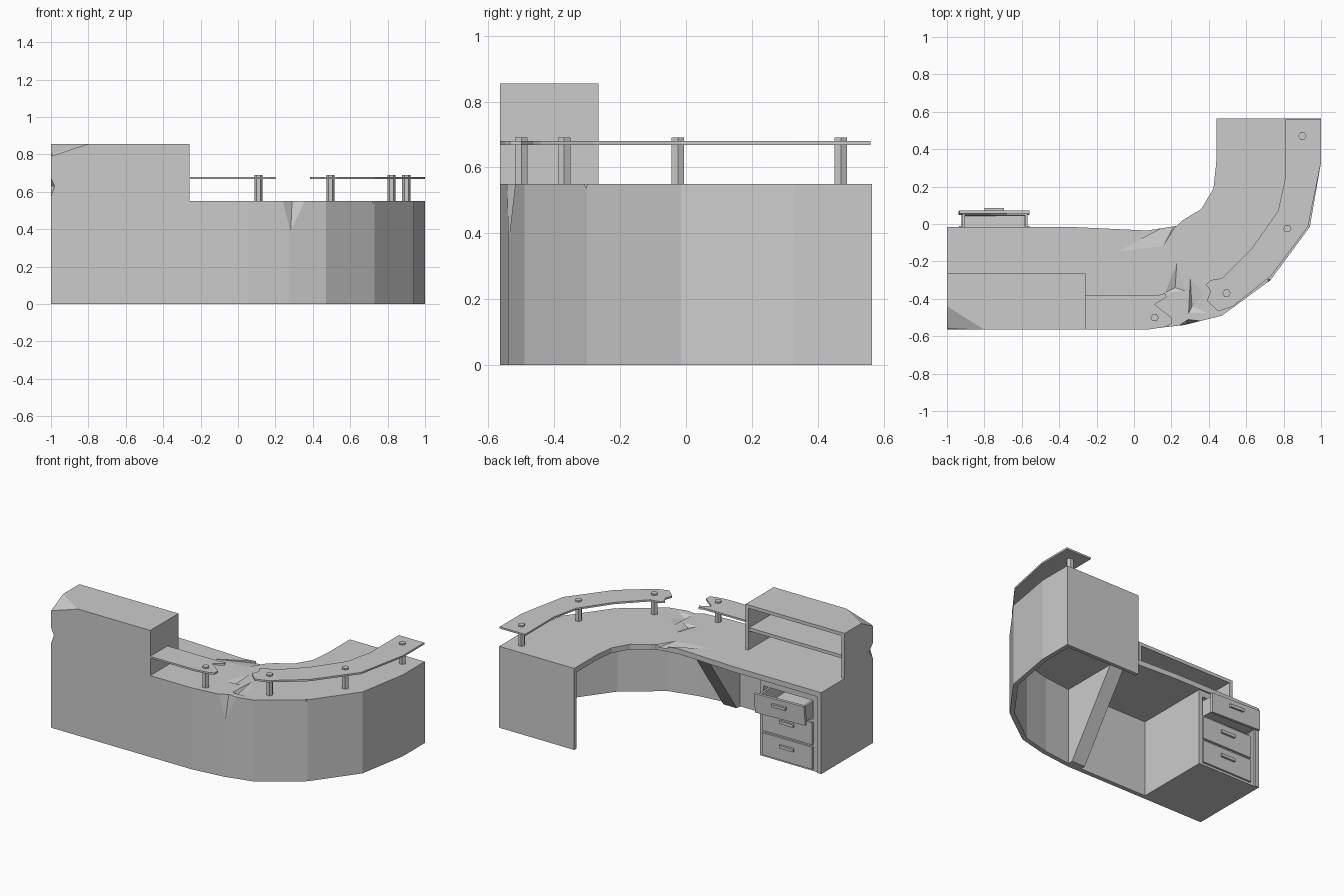
import bpy, bmesh
from mathutils import Vector, Matrix

if "Cube" in bpy.data.objects:
    bpy.data.objects.remove(bpy.data.objects["Cube"])


def make(name, bm):
    bmesh.ops.recalc_face_normals(bm, faces=bm.faces[:])
    me = bpy.data.meshes.new(name)
    bm.to_mesh(me)
    bm.free()
    ob = bpy.data.objects.new(name, me)
    bpy.context.collection.objects.link(ob)
    return ob


def slab(name, pts, z0, z1):
    """Extrude a plan outline between two heights."""
    bm = bmesh.new()
    f = bm.faces.new([bm.verts.new((x, y, z0)) for x, y in pts])
    ext = bmesh.ops.extrude_face_region(bm, geom=[f])
    vs = [g for g in ext['geom'] if isinstance(g, bmesh.types.BMVert)]
    bmesh.ops.translate(bm, verts=vs, vec=(0, 0, z1 - z0))
    # extrude_face_region removes or keeps the base depending on region; ensure closed
    edges = [e for e in bm.edges if e.is_boundary]
    if edges:
        bmesh.ops.contextual_create(bm, geom=edges)
    return make(name, bm)


def box(name, x0, x1, y0, y1, z0, z1):
    return slab(name, [(x0, y0), (x1, y0), (x1, y1), (x0, y1)], z0, z1)


def hull(name, pts):
    bm = bmesh.new()
    for p in pts:
        bm.verts.new(p)
    bmesh.ops.convex_hull(bm, input=bm.verts[:])
    bmesh.ops.dissolve_limit(bm, angle_limit=0.01, verts=bm.verts[:], edges=bm.edges[:])
    return make(name, bm)


def cut(ob, cutters):
    bpy.context.view_layer.objects.active = ob
    for c in cutters:
        c.hide_render = True
        m = ob.modifiers.new("cut", 'BOOLEAN')
        m.operation, m.solver, m.object = 'DIFFERENCE', 'EXACT', c
        bpy.ops.object.modifier_apply(modifier=m.name)


def offset(path, d):
    """Offset an open path to its left by d."""
    out = []
    P = [Vector(p) for p in path]
    for i, p in enumerate(P):
        a = (p - P[i - 1]).normalized() if i else (P[1] - p).normalized()
        b = (P[i + 1] - p).normalized() if i < len(P) - 1 else a
        n = Vector((-a.y - b.y, a.x + b.x)).normalized()
        out.append(tuple(p + n * d / max(0.3, n.dot(Vector((-a.y, a.x))))))
    return out


# plan outlines of the desk
outer = [(-1, -.565), (.05, -.565), (.27, -.54), (.47, -.49), (.73, -.3),
         (.94, -.015), (1, .33), (1, .565)]
inner = [(.44, .565), (.44, .33), (.425, .19), (.36, .08), (.26, .02), (.23, -.01),
         (.07, -.035), (-.35, -.015), (-1, -.015)]
UNDER, TOP = .515, .55

# curved front wall, worktop and end panels
wall = slab("front_wall", outer + offset(outer, .03)[::-1], 0, UNDER)
top = slab("worktop", outer + inner, UNDER, TOP)
box("right_end_panel", .44, 1, .54, .565, 0, UNDER)
box("left_end_panel", -1, -.97, -.565, -.015, 0, UNDER)

# damage: broken front edge, small notch, shallow dents
dent = hull("dent_cutter", [(.18, -.58, .57), (.4, -.55, .57), (.4, -.52, .57),
                            (.29, -.508, .57), (.28, -.545, .34), (.26, -.58, .45)])
notch = hull("notch_cutter", [(.70, -.36, .58), (.76, -.30, .58), (.70, -.275, .58),
                              (.74, -.32, .51)])
d1 = hull("dent_cutter", [(.23, -.19, .552), (.16, -.37, .552), (.28, -.36, .552), (.22, -.34, .535)])
d2 = hull("dent_cutter", [(.3, -.28, .552), (.38, -.37, .552), (.4, -.48, .552),
                          (.29, -.48, .552), (.31, -.44, .53)])
d3 = hull("dent_cutter", [(-.12, -.165, .552), (.25, .03, .552), (.15, -.13, .552), (.23, .02, .53)])
cut(wall, [dent, notch])
cut(top, [dent, notch, d1, d2, d3])

# triangular gusset under the worktop
hull("gusset", [(x, y, z) for x in (-.03, .07)
                for y, z in ((-.54, 0), (-.5, 0), (-.54, UNDER), (-.14, UNDER))])

# raised hutch, open at the back, one corner knocked off
def hutch_shape(name, x0, x1, y0, y1, z0, z1):
    pts = [(x, y, z0) for x in (x0, x1) for y in (y0, y1)]
    pts += [(x1, y0, z1), (x1, y1, z1), (x0, y1, z1)]
    pts += [(x0 + .2, y0, z1), (x0, y0 + .125, z1), (x0 + .01, y0 + .01, z1 - .05), (x0, y0, z1 - .065)]
    return hull(name, pts)


hutch = hutch_shape("hutch", -1, -.26, -.565, -.265, TOP, .855)
cavity = hutch_shape("hutch_cavity_cutter", -.975, -.28, -.54, -.2, TOP - .05, .832)
chip = hull("chip_cutter", [(-1.01, -.575, .54), (-1.01, -.575, .70), (-.978, -.575, .63),
                            (-1.01, -.51, .63), (-.984, -.548, .63)])
cut(hutch, [cavity, chip])
shelf = box("hutch_shelf", -.975, -.28, -.54, -.275, .675, .697)

# glass ledges with broken ends
slab("ledge_left", [(-.27, -.565), (.07, -.565), (.17, -.55), (.2, -.535), (.2, -.5), (.11, -.43),
                    (.175, -.39), (.165, -.37), (.13, -.38), (-.27, -.38)], .668, .68)
slab("ledge_right", [(.45, -.467), (.53, -.44), (.73, -.28), (.93, -.015), (1, .33), (1, .56), (.81, .56),
                     (.81, .25), (.77, .07), (.63, -.13), (.47, -.29), (.41, -.3), (.385, -.325),
                     (.41, -.36), (.39, -.41)], .668, .68)

# hexagonal posts
for i, (x, y) in enumerate([(.11, -.5), (.495, -.37), (.82, -.025), (.9, .47)]):
    bm = bmesh.new()
    bmesh.ops.create_cone(bm, cap_ends=True, segments=6, radius1=.022, radius2=.022, depth=.14,
                          matrix=Matrix.Translation((x, y, .62)) @ Matrix.Rotation(.5236, 4, 'Z'))
    make(f"post_{i}", bm)

# drawer cabinet
cab = box("drawer_cabinet", -.97, -.536, -.54, -.025, 0, UNDER)
cut(cab, [box("drawer_slot_cutter", -.93, -.56, -.45, .1, .345, .475)])

# closed drawers
def front(name, y, z0, z1):
    a = box(name + "_front", -.935, -.56, y, y + .018, z0, z1)
    zc = (z0 + z1) / 2 + .02
    b = box(name + "_handle", -.8, -.695, y + .018, y + .032, zc - .01, zc + .01)
    return [a, b]


front("bottom_drawer", -.03, .015, .165)
front("middle_drawer", -.03, .18, .33)

# open top drawer, hanging down a little
parts = front("top_drawer", .052, .34, .47)
tray = box("top_drawer_tray", -.92, -.57, -.35, .052, .35, .455)
cut(tray, [box("tray_cutter", -.905, -.585, -.335, .045, .362, .6)])
tilt = Matrix.Translation((-.75, -.02, .41)) @ Matrix.Rotation(-.05, 4, 'X') \
    @ Matrix.Rotation(.03, 4, 'Y') @ Matrix.Translation((.75, .02, -.41))
for p in parts + [tray]:
    p.data.transform(tilt)

# remove used cutters
for ob in [o for o in bpy.data.objects if "cutter" in o.name]:
    bpy.data.objects.remove(ob)
